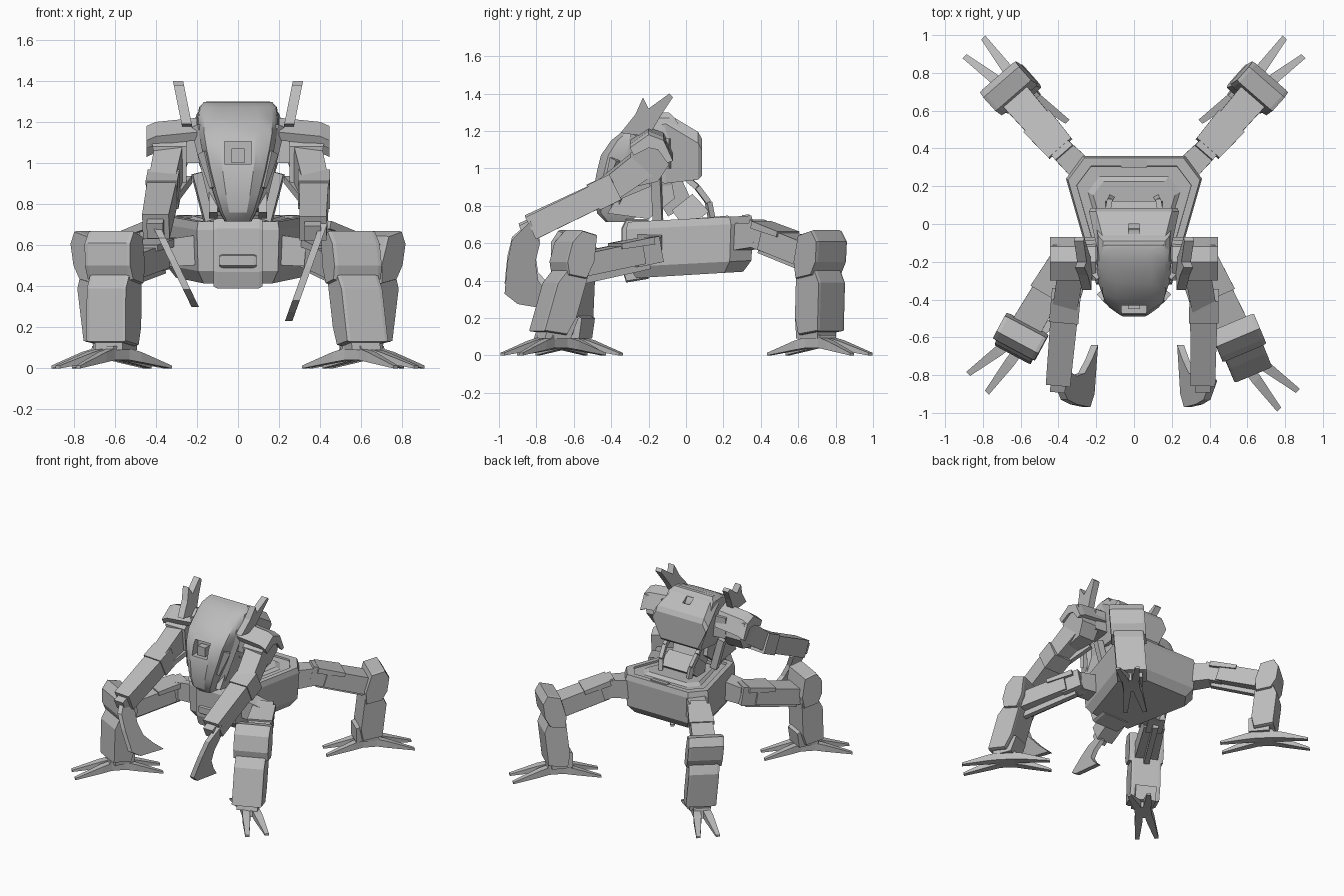
import bpy, bmesh, math
from mathutils import Vector, Matrix

old = bpy.data.objects.get("Cube")
if old:
    bpy.data.objects.remove(old, do_unlink=True)

grey = bpy.data.materials.new("plain_grey")
grey.use_nodes = True
GREY = (0.5, 0.5, 0.5, 1)
grey.diffuse_color = GREY
grey.node_tree.nodes["Principled BSDF"].inputs["Base Color"].default_value = GREY


def loft(name, rings, smooth=False):
    """Closed skin through rings of equal point count."""
    bm = bmesh.new()
    loops = [[bm.verts.new(p) for p in ring] for ring in rings]
    n = len(loops[0])
    for a, b in zip(loops, loops[1:]):
        for i in range(n):
            bm.faces.new((a[i], a[(i + 1) % n], b[(i + 1) % n], b[i]))
    bm.faces.new(loops[0][::-1])
    bm.faces.new(loops[-1])
    bmesh.ops.recalc_face_normals(bm, faces=bm.faces)
    mesh = bpy.data.meshes.new(name)
    bm.to_mesh(mesh)
    bm.free()
    mesh.materials.append(grey)
    ob = bpy.data.objects.new(name, mesh)
    bpy.context.collection.objects.link(ob)
    if smooth:
        bpy.ops.object.select_all(action='DESELECT')
        ob.select_set(True)
        bpy.context.view_layer.objects.active = ob
        bpy.ops.object.shade_smooth_by_angle(angle=math.radians(32))
    return ob


def prism(name, pts, width, frame, end=1.0):
    """Side profile (along, up) extruded sideways in a frame."""
    c = Vector((sum(p[0] for p in pts), sum(p[1] for p in pts))) / len(pts)
    def ring(y, s):
        return [frame @ Vector((c.x + (u - c.x) * s, y, c.y + (v - c.y) * s)) for u, v in pts]
    h = width / 2
    return loft(name, [ring(-h, end), ring(-h * 0.85, 1), ring(h * 0.85, 1), ring(h, end)])


def beam(name, a, b, w, h, w2=None, h2=None):
    """Straight bar from a to b, width w, height h, with optional taper."""
    a, b = Vector(a), Vector(b)
    d = (b - a).normalized()
    s = d.cross(Vector((0, 0, 1)))
    s = s.normalized() if s.length > 0.01 else Vector((1, 0, 0))
    u = s.cross(d)
    def ring(p, w, h):
        return [p + s * x * w / 2 + u * z * h / 2 for x, z in ((-1, -1), (1, -1), (1, 1), (-1, 1))]
    return loft(name, [ring(a, w, h), ring(b, w2 or w, h2 or h)])


def cut(target, cutter):
    cutter.hide_render = True
    mod = target.modifiers.new("recess", 'BOOLEAN')
    mod.object = cutter
    mod.solver = 'EXACT'
    bpy.context.view_layer.objects.active = target
    bpy.ops.object.modifier_apply(modifier=mod.name)
    bpy.data.objects.remove(cutter, do_unlink=True)


def turned(x, y, deg):
    return Matrix.Translation((x, y, 0)) @ Matrix.Rotation(math.radians(deg), 4, 'Z')


SIDE = Matrix.Rotation(math.radians(90), 4, 'Z')   # profile given as (y, z)

# Lower body: six-sided hull with a shallow recessed deck
def hull(z, k, rise=0.0):
    plan = ((.27, .36), (.36, .24), (.2, -.32), (-.2, -.32), (-.36, .24), (-.27, .36))
    return [(x * k, .02 + (y - .02) * k, z + rise * y) for x, y in plan]

body = loft("lower_body", [hull(.43, .84, .05), hull(.49, .97, .05), hull(.69, 1, .05), hull(.73, .97, .05)])
deck = loft("deck_cutter", [hull(.715, .84, .05), hull(.9, .88, .05)])
cut(body, deck)
loft("deck_panel", [hull(.69, .78, .05), hull(.73, .6, .05)])
prism("front_plate", [(-.32, .73), (-.345, .68), (-.345, .47), (-.32, .39), (-.2, .41), (-.2, .73)], .24, SIDE, .95)
prism("front_plate_lip", [(-.33, .56), (-.36, .55), (-.36, .5), (-.33, .48)], .18, SIDE, .8)
beam("rear_ledge", (0, .3, .74), (0, .34, .745), .14, .02)

# Neck
beam("neck_base", (0, .06, .72), (0, -.02, .82), .3, .16, .24, .14)
beam("neck", (0, -.03, .78), (0, -.14, .98), .2, .15, .24, .18)
for s in (1, -1):
    path = [(s * .12, .14, .72), (s * .13, .12, .82), (s * .14, .06, .9), (s * .13, 0, .95)]
    for p, q in zip(path, path[1:]):
        beam("neck_hose", p, q, .03, .03)
    beam("neck_strut", (s * .14, -.15, .72), (s * .2, -.16, .95), .05, .05)

# Head shell, widest at the brow and narrowing to the chin
def shell(z, w, yf, yb):
    d = yb - yf
    half = [(w, yb), (w, yf + d * .5), (w * .97, yf + d * .26), (w * .84, yf + d * .09),
            (w * .48, yf)]
    return [(x, y, z) for x, y in half] + [(-x, y, z) for x, y in half[::-1]]

head = loft("head_shell", [
    shell(.715, .065, -.43, -.3), shell(.76, .09, -.475, -.24), shell(.85, .122, -.49, -.14),
    shell(.96, .155, -.482, -.04), shell(1.07, .182, -.455, -.02), shell(1.15, .198, -.4, -.02),
    shell(1.22, .197, -.31, -.03), shell(1.27, .19, -.22, -.06), shell(1.298, .165, -.145, -.09)], True)
cut(head, beam("eye_cutter", (0, -.6, 1.05), (0, -.4, 1.05), .13, .11))
beam("eye", (0, -.45, 1.035), (0, -.39, 1.035), .065, .07)
for s in (1, -1):
    beam("cheek_strip", (s * .195, -.26, 1.18), (s * .095, -.37, .77), .05, .05)
    beam("brow_fin", (s * .17, -.38, 1.05), (s * .125, -.43, .88), .03, .05, .02, .02)
    prism("jaw_side", [(-.42, .76), (-.2, .73), (-.06, .84), (-.08, .95), (-.3, .95)], .04,
          Matrix.Translation((s * .12, 0, 0)) @ SIDE)

# Rear housing of the head, with a vent in its roof
def rear(y, top, bottom, wt, wm, wb):
    zm = top - .06
    return [(-wb, y, bottom), (wb, y, bottom), (wm, y, zm), (wt, y, top), (-wt, y, top), (-wm, y, zm)]

box = loft("rear_housing", [rear(-.2, 1.27, .93, .15, .18, .15), rear(-.11, 1.3, .92, .155, .2, .17),
                            rear(.065, 1.195, .94, .2, .238, .17), rear(.085, 1.16, .96, .2, .23, .16)])
cut(box, beam("vent_cutter", (0, -.055, 1.22), (0, .0, 1.22), .06, .2))


def arm(s, elbow, wrist, drop, slope, x0):
    """Shoulder, arm and hooked blade on side s."""
    def X(x):
        return s * x
    # Shoulder with a hooked cap
    beam("shoulder_joint", (X(.17), -.16, 1.08), (X(.27), -.17, 1.08), .16, .16)
    loft("shoulder_block", [[(X(x + (z - 1.15) * lean), y, z) for y, z in ((-.3, 1.08), (-.2, 1.17),
         (-.11, 1.15), (-.09, 1.02), (-.15, .93), (-.28, .9))] for x, lean in ((.25, 0), (.43, .2))])
    loft("shoulder_cap", [[(X(x), y, z + dz) for y, z in ((-.3, 1.13), (-.2, 1.2), (-.12, 1.17), (-.07, 1.06),
          (-.1, 1.05), (-.15, 1.12), (-.2, 1.13), (-.28, 1.09))] for x, dz in ((.2, .02), (.4, .0), (.445, -.02))])
    # Forked horn beside the head
    horn = [(-.35, 1.19), (-.27, 1.29), (-.23, 1.38), (-.2, 1.32), (-.09, 1.4), (-.07, 1.38), (-.13, 1.29), (-.2, 1.17)]
    loft("horn", [[(X(x + (z - 1.19) * .2), y, z) for y, z in horn] for x in (.225, .275)])
    # Arm segments
    start = (X(.32), -.17, 1.07)
    e, w = Vector((X(elbow[0]), *elbow[1:])), Vector((X(wrist[0]), *wrist[1:]))
    beam("upper_arm", start, e, .14, .16, .13, .13)
    d = (w - e).normalized()
    beam("elbow", e - d * .07, e + d * .06, .155, .15)
    beam("forearm", e, w, .145, .13, .13, .13)
    beam("wrist", w, w + d * .05, .08, .08)
    beam("forearm_piston", (X(.24), -.2, .92), e + Vector((X(-.05), 0, -.05)), .035, .035)
    # Blade
    hook = [(-.83, .72), (-.93, .62), (-.955, .5), (-.97, .33), (-.9, .275), (-.64, .23),
            (-.72, .31), (-.79, .4), (-.805, .5), (-.78, .6)]
    pts = [(y, z + drop * (.72 - z) / .5) for y, z in hook]
    loft("blade", [[(X(x0 + t - (.74 - z) * slope), y, z) for y, z in pts] for t in (-.018, .018)])

arm(1, (.37, -.44, .87), (.365, -.83, .68), 0, .36, .43)
arm(-1, (.365, -.44, .87), (.4, -.83, .69), .07, .48, .42)


def leg(root, hip, az, knee, foot, foot_az, thick):
    """Hip, thigh, shin and four-toed foot."""
    root, hip = Vector(root), Vector(hip)
    k = Vector(knee)
    beam("hip", root, hip, .14, .15, .12, .13)
    d = (k - hip).normalized()
    beam("hip_joint", hip - d * .05, hip + d * .1, .12, .14)
    beam("thigh", hip + d * .06, k, .15, thick, .17, thick)
    up = Vector((0, 0, .06))
    beam("thigh_plate", hip + up * .9, hip + d * .2 + up, .16, .04, .18, .03)
    beam("thigh_piston", hip - up * 1.3, k - up * 1.4, .04, .04)
    # Shin leans from the knee to stand over the foot
    lean = Matrix.Identity(4)
    for i in (0, 1):
        shift = 2.4 * (foot[i] - k[i])
        lean[i][2], lean[i][3] = -shift, shift * .6
    frame = lean @ turned(k.x, k.y, az)
    prism("knee", [(-.055, .645), (.04, .67), (.08, .61), (.075, .5), (.04, .43), (-.07, .41), (-.085, .5)],
          .25, frame, .96)
    prism("shin", [(-.08, .47), (.045, .47), (.085, .39), (.08, .13), (-.06, .11), (-.085, .2)],
          .215, frame, .97)
    prism("ankle", [(-.11, .2), (-.06, .22), (.05, .15), (.05, .09), (-.1, .09)], .15, frame)
    # Foot
    c = turned(*foot, foot_az)
    prism("foot_hub", [(-.08, .04), (-.06, .11), (.06, .11), (.08, .04)], .12, c)
    for end in (0, 180):
        for side in (-1, 1):
            t = c @ Matrix.Rotation(math.radians(end), 4, 'Z')
            def ring(x, w, lo, hi):
                mid = side * (.026 + x * .14)
                return [t @ Vector((x, mid + y * w, z)) for y, z in ((-1, lo), (1, lo), (1, hi), (-1, hi))]
            loft("toe", [ring(.02, .027, .045, .105), ring(.12, .028, .03, .08), ring(.315, .015, 0, .014)])

for s in (1, -1):
    leg((s * .24, .25, .63), (s * .39, .4, .645), 90 - s * 41, (s * .67, .72, .52),
        (s * .625, .715), 90 - s * 45, .13)
leg((.16, -.19, .58), (.37, -.2, .56), -67, (.545, -.585, .48), (.595, -.71), -45, .12)
leg((-.16, -.19, .58), (-.37, -.2, .56), -118, (-.6, -.595, .48), (-.605, -.62), -135, .12)
